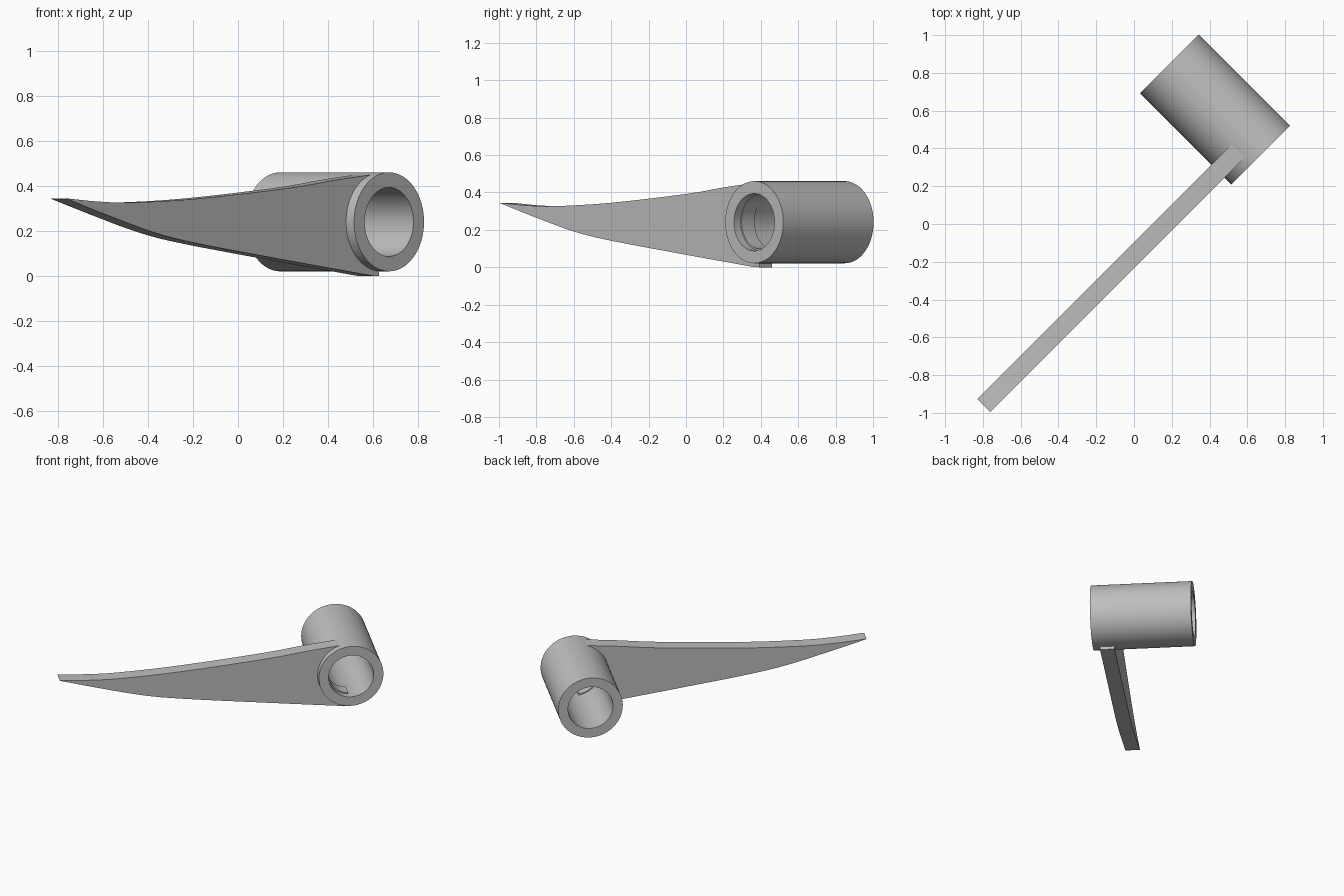
import bpy, bmesh, math
from mathutils import Vector, Matrix

cube = bpy.data.objects.get("Cube")
if cube:
    bpy.data.objects.remove(cube, do_unlink=True)

grey = bpy.data.materials.new("plain grey")
grey.use_nodes = True
colour = (0.52, 0.52, 0.52, 1)
grey.diffuse_color = colour
grey.node_tree.nodes["Principled BSDF"].inputs["Base Color"].default_value = colour

TURN = Matrix.Rotation(math.radians(45), 4, 'Z')
HUB_X, HUB_Z = 0.732, 0.241


def finish(name, bm):
    bmesh.ops.recalc_face_normals(bm, faces=bm.faces)
    bm.transform(TURN)
    mesh = bpy.data.meshes.new(name)
    bm.to_mesh(mesh)
    bm.free()
    mesh.materials.append(grey)
    obj = bpy.data.objects.new(name, mesh)
    bpy.context.collection.objects.link(obj)
    bpy.ops.object.select_all(action='DESELECT')
    obj.select_set(True)
    bpy.context.view_layer.objects.active = obj
    bpy.ops.object.shade_smooth_by_angle(angle=math.radians(30))
    return obj


def smooth_path(points, steps=4):
    """Catmull-Rom curve through the points."""
    p = [Vector(q) for q in points]
    p = [2 * p[0] - p[1]] + p + [2 * p[-1] - p[-2]]
    path = []
    for a, b, c, d in zip(p, p[1:], p[2:], p[3:]):
        for i in range(steps):
            t = i / steps
            path.append(0.5 * (2 * b + (c - a) * t + (2 * a - 5 * b + 4 * c - d) * t * t
                               + (3 * b - a - 3 * c + d) * t ** 3))
    return path + [p[-2]]


# Hub: thick-walled tube, spun from its wall section
bm = bmesh.new()
section = [(0.153, -0.216), (0.2195, -0.216), (0.2195, 0.467), (0.153, 0.467)]
verts = [bm.verts.new((HUB_X + r, y, HUB_Z)) for r, y in section]
edges = [bm.edges.new((verts[i], verts[(i + 1) % 4])) for i in range(4)]
bmesh.ops.spin(bm, geom=verts + edges, cent=(HUB_X, 0, HUB_Z), axis=(0, 1, 0),
               angle=math.tau, steps=96, use_merge=True)
bmesh.ops.remove_doubles(bm, verts=bm.verts, dist=1e-5)
finish("hub_tube", bm)

# Blade: curved tapering plate whose root wraps half of the bore
top = smooth_path([(-1.241, 0.345), (-1.04, 0.331), (-0.82, 0.327), (-0.4, 0.345),
                   (0.166, 0.392), (0.45, 0.427), (0.66, 0.449), (0.72, 0.455)])
bottom = smooth_path([(0.675, 0.002), (0.166, 0.067), (-0.4, 0.142), (-0.68, 0.191),
                      (-0.965, 0.265), (-1.241, 0.343)])
root = [Vector((HUB_X - 0.012 - 0.145 * math.sin(a), HUB_Z + 0.003 + 0.145 * math.cos(a)))
        for a in (math.pi * i / 32 for i in range(33))]
root = [Vector((p.x + 0.012 * math.sin(math.pi * i / 32), p.y)) for i, p in enumerate(root)]
outline = top + root + [Vector((0.72, 0.0))] + bottom

bm = bmesh.new()
side = bm.faces.new([bm.verts.new((p.x, -0.166, p.y)) for p in outline])
grown = bmesh.ops.extrude_face_region(bm, geom=[side], use_keep_orig=True)
moved = [g for g in grown["geom"] if isinstance(g, bmesh.types.BMVert)]
bmesh.ops.translate(bm, verts=moved, vec=(0, 0.098, 0))
finish("blade", bm)
